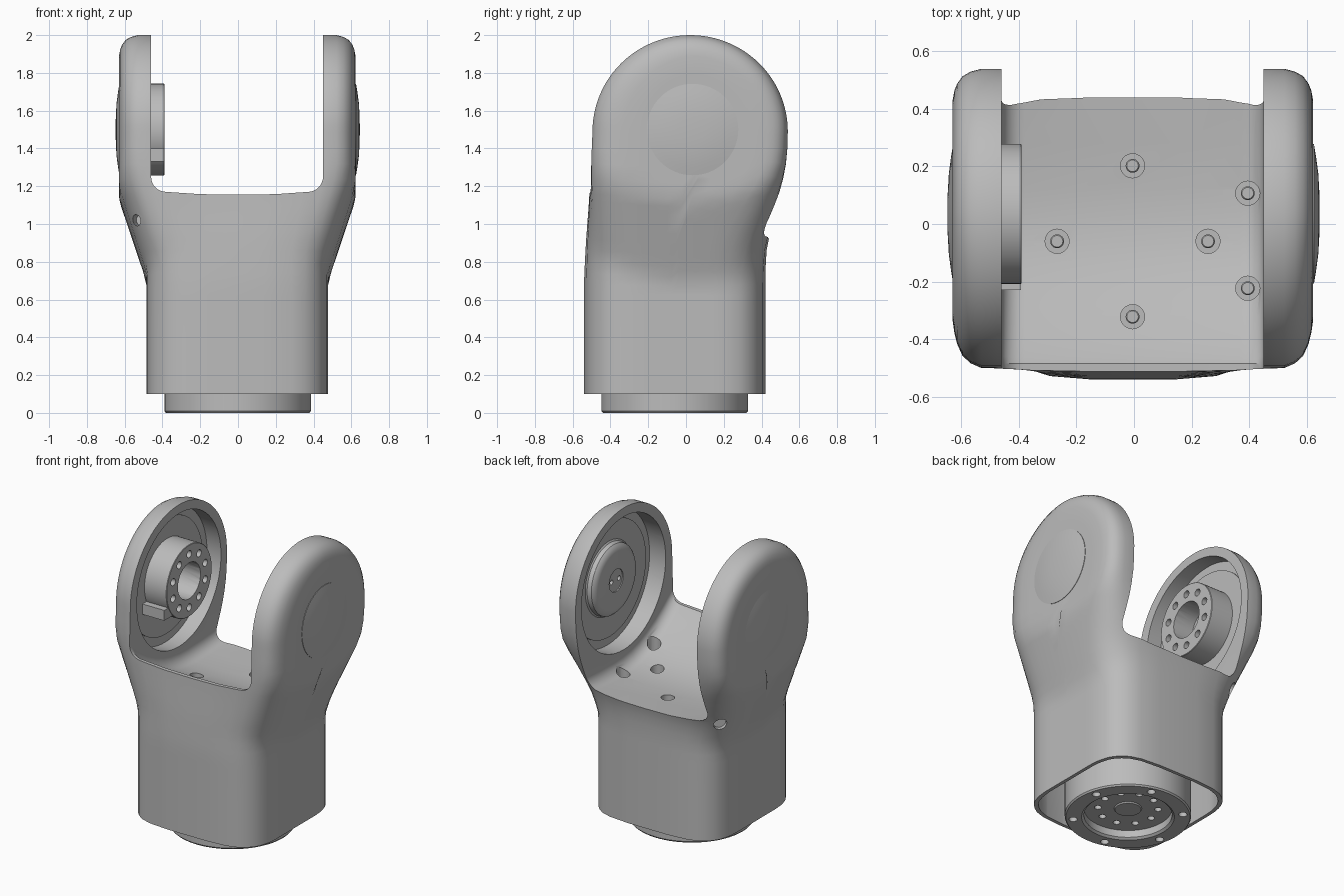
import bpy, bmesh
from math import sin, cos, pi, radians
from mathutils import Matrix, Vector

if "Cube" in bpy.data.objects:
    bpy.data.objects.remove(bpy.data.objects["Cube"])

GREY = (0.5, 0.5, 0.5, 1)
grey = bpy.data.materials.new("satin grey")
grey.use_nodes = True
grey.diffuse_color = GREY
grey.node_tree.nodes["Principled BSDF"].inputs["Base Color"].default_value = GREY

AXIS_Y, AXIS_Z = 0.035, 1.50      # pivot of the fork
BASE_Y = -0.06                    # centre of the square lower body


def finish(name, bm):
    bmesh.ops.remove_doubles(bm, verts=bm.verts, dist=1e-5)
    bmesh.ops.recalc_face_normals(bm, faces=bm.faces)
    mesh = bpy.data.meshes.new(name)
    bm.to_mesh(mesh)
    bm.free()
    mesh.materials.append(grey)
    obj = bpy.data.objects.new(name, mesh)
    bpy.context.collection.objects.link(obj)
    return obj


def smooth(obj):
    bpy.ops.object.select_all(action='DESELECT')
    obj.select_set(True)
    bpy.context.view_layer.objects.active = obj
    bpy.ops.object.shade_smooth_by_angle(angle=radians(32))


def add_lathe(bm, profile, matrix, steps=64):
    rings = [[bm.verts.new(matrix @ Matrix.Rotation(2 * pi * i / steps, 4, 'Z')
                           @ Vector((r, 0, h)))
              for i in range(steps)] for r, h in profile]
    for a, b in zip(rings, rings[1:]):
        for i in range(steps):
            j = (i + 1) % steps
            bm.faces.new((a[i], a[j], b[j], b[i]))


def lathe(name, profile, matrix, steps=64):
    bm = bmesh.new()
    add_lathe(bm, profile, matrix, steps)
    return finish(name, bm)


def drills(spots, radius, depth, matrix):
    """Set of round cutters, centred on the local plane."""
    bm = bmesh.new()
    for u, v in spots:
        add_lathe(bm, [(0, -depth), (radius, -depth), (radius, depth), (0, depth)],
                  matrix @ Matrix.Translation((u, v, 0)), 20)
    return finish("drill", bm)


def prism(name, points, place, stations):
    """Closed outline carried through a row of stations."""
    bm = bmesh.new()
    rows = [[bm.verts.new(place(u, v, d)) for u, v in points] for d in stations]
    bm.faces.new(rows[0])
    bm.faces.new(rows[-1])
    for a, b in zip(rows, rows[1:]):
        for i in range(len(a)):
            bm.faces.new((a[i - 1], a[i], b[i], b[i - 1]))
    return finish(name, bm)


def cut(obj, cutter):
    mod = obj.modifiers.new("cut", 'BOOLEAN')
    mod.operation, mod.solver, mod.object = 'DIFFERENCE', 'EXACT', cutter
    bpy.context.view_layer.objects.active = obj
    bpy.ops.object.modifier_apply(modifier=mod.name)
    bpy.data.objects.remove(cutter)


def interp(table, t):
    for (a, u), (b, v) in zip(table, table[1:]):
        if t <= b:
            return u + (v - u) * max(0, t - a) / (b - a)
    return table[-1][1]


def circle(count, radius, phase=0):
    return [(radius * cos(phase + 2 * pi * i / count),
             radius * sin(phase + 2 * pi * i / count)) for i in range(count)]


def along_x(sign, x=0, y=AXIS_Y, z=AXIS_Z):
    return Matrix.Translation((x, y, z)) @ Matrix.Rotation(sign * pi / 2, 4, 'Y')


# Fork body: side outline stacked across x, inset towards the outer faces
FRONT = [(0.1, -0.54), (0.7, -0.54), (0.9, -0.53), (1.1, -0.515), (1.3, -0.503), (1.49, -0.495)]
BACK = [(0.1, 0.42), (0.75, 0.42), (0.88, 0.428), (1.02, 0.465), (1.2, 0.512),
        (1.35, 0.535), (1.49, 0.539)]
WIDTH = [(0.1, 0.48), (0.68, 0.48), (0.74, 0.496), (1.12, 0.624), (1.16, 0.626), (2, 0.626)]
FRACTION = [0, 0.3, 0.6, 0.75, 0.84, 0.9, 0.945, 0.975, 0.99, 1, 1, 1, 1, 1]
ARM_INSET = [0, 0, 0, 0, 0, 0.01, 0.026, 0.052, 0.076, 0.11, 0.2, 0.28, 0.36, 0.44]
LOW_INSET = [0, 0, 0.012, 0.035, 0.065, 0.095, 0.13, 0.175, 0.21, 0.27, 0.32, 0.37, 0.42, 0.46]

levels = [0.1, 0.4, 0.62, 0.68, 0.74, 0.8, 0.86, 0.92, 0.98, 1.04, 1.08, 1.12, 1.16, 1.24, 1.32, 1.4]
outline = [(interp(FRONT, z), z) for z in levels]
outline += [(0.022 - 0.517 * cos(pi * i / 48), 1.49 + 0.51 * sin(pi * i / 48)) for i in range(49)]
outline += [(interp(BACK, z), z) for z in reversed(levels)]
last = len(outline) - 1
top = len(FRACTION) - 1

bm = bmesh.new()
layers = []
for sign, k in [(-1, k) for k in range(top, 0, -1)] + [(1, k) for k in range(top + 1)]:
    layer = []
    for i, (y, z) in enumerate(outline):
        (y0, z0), (y1, z1) = outline[max(i - 1, 0)], outline[min(i + 1, last)]
        direction = Vector((y1 - y0, z1 - z0)).normalized()
        t = min(1, max(0, (z - 0.65) / 0.75))
        t = t * t * (3 - 2 * t)
        # the front rim of the arms is rounder than the back
        rim = ARM_INSET[k] + min(0.055, 0.6 * ARM_INSET[k]) * max(0, direction.y)
        inset = LOW_INSET[k] * (1 - t) + rim * t
        y += inset * direction.y
        z -= inset * direction.x if z > 0.1 else 0
        # the shoulder curves up towards the front and back of each arm
        half = interp(WIDTH, z - 0.6 * (y - 0.02) ** 2)
        layer.append(bm.verts.new((sign * FRACTION[k] * half - 0.004, y, z)))
    layers.append(layer)
for a, b in zip(layers, layers[1:]):
    for i in range(last + 1):
        bm.faces.new((a[i - 1], a[i], b[i], b[i - 1]))
for layer in (layers[0], layers[-1]):
    for i in range(last // 2):
        loop = [layer[i], layer[i + 1], layer[last - i - 1], layer[last - i]]
        bm.faces.new(list(dict.fromkeys(loop)))
body = finish("fork_body", bm)

# Gap between the arms: filleted corners, floor sinking from a front lip to the back
DIP = [(-0.7, 0), (-0.485, 0), (-0.46, -0.025), (-0.4, -0.07), (-0.32, -0.125), (-0.22, -0.18),
       (-0.14, -0.213), (-0.06, -0.235), (0.03, -0.248), (0.12, -0.252), (0.28, -0.247),
       (0.43, -0.235), (0.7, -0.23)]
gap = [(-0.46, 2.5)]
gap += [(-0.38 - 0.08 * cos(a * pi / 16), 1.25 - 0.08 * sin(a * pi / 16)) for a in range(9)]
gap += [(-0.2, 1.158), (0, 1.155), (0.2, 1.158)]
gap += [(0.37 + 0.08 * sin(a * pi / 16), 1.25 - 0.08 * cos(a * pi / 16)) for a in range(9)]
gap += [(0.45, 2.5)]
cut(body, prism("gap", gap, lambda u, v, d: (u, d, v + interp(DIP, d)), [d for d, _ in DIP]))

# Round pockets in the inner faces of both arms
pocket = [(0.025 + u, 1.49 + v) for u, v in circle(72, 0.45)]
for stations in ((-0.565, -0.41), (0.4, 0.57)):
    cut(body, prism("pocket", pocket, lambda u, v, d: (d, u, v), stations))

# Hollow underside
quarter = [(f * 0.457, 0.457 - 0.95 * i) for f, i in zip(FRACTION[:10], LOW_INSET)]
upper = [(-u, v) for u, v in reversed(quarter[1:])] + quarter
ring = upper + [(u, -v) for u, v in reversed(upper)]
cut(body, prism("hollow", ring, lambda u, v, d: (u - 0.004, v + BASE_Y, d), (0, 0.6)))

# Screw holes in the floor, with screws
floor = Matrix.Translation((-0.005, BASE_Y, 1.06))
spots = circle(4, 0.262) + [(0.4, 0.167), (0.4, -0.163)]
cut(body, drills(spots, 0.042, 0.22, floor))
for u, v in spots:
    smooth(lathe("floor_screw", [(0, 0.83), (0.024, 0.83), (0.024, 0.865), (0.02, 0.87), (0, 0.87)],
                 Matrix.Translation((u - 0.005, v + BASE_Y, 0)), 24))

# Cable holes through the corners of the right shoulder
for y, z, radius, turn in ((-0.4, 1.02, 0.03, 75), (0.38, 0.91, 0.042, -45)):
    hole = (Matrix.Translation((-0.535, y, z)) @ Matrix.Rotation(radians(turn), 4, 'Z')
            @ Matrix.Rotation(pi / 2, 4, 'Y'))
    cut(body, drills([(0, 0)], radius, 0.1, hole))
smooth(body)

# Domed covers on the outer faces and round plates in the pockets
for side, sign, lift in (("right", -1, 0), ("left", 1, 0.001)):
    smooth(lathe(side + "_cover", [(0, 0.6), (0.242, 0.6), (0.242, 0.626), (0.2, 0.633),
                                   (0.14, 0.641), (0.07, 0.645), (0, 0.646)],
                 along_x(sign, lift - 0.002)))
    lathe(side + "_pocket_plate", [(0, 0.58), (0.39, 0.58), (0.39, 0.555), (0, 0.555)],
          along_x(sign, 0, 0.025, 1.49))

# Right drive hub: bored ring with bolt holes and a small key
hub = lathe("drive_hub", [(0, 0.57), (0.243, 0.57), (0.243, 0.393), (0.24, 0.39), (0, 0.39)],
            along_x(-1))
face = along_x(-1, -0.39)
cut(hub, drills([(0, 0)], 0.122, 0.15, face))
cut(hub, drills(circle(10, 0.18), 0.024, 0.05, face))
smooth(hub)
key = [(-0.23, 1.33), (-0.1, 1.33), (-0.1, 1.4), (-0.23, 1.4)]
prism("hub_key", key, lambda u, v, d: (d, u, v), (-0.57, -0.392))

# Left bearing hub
bearing = lathe("bearing_hub", [(0, 0.57), (0.25, 0.57), (0.25, 0.555), (0.24, 0.548),
                                (0.235, 0.52), (0.22, 0.505), (0.19, 0.498), (0.075, 0.498),
                                (0.075, 0.505), (0, 0.505)], along_x(1))
cut(bearing, drills([(0, 0.04), (0, -0.04)], 0.016, 0.03, along_x(1, 0.505)))
smooth(bearing)

# Base flange: ring with bolt holes around a recessed output disc
base = Matrix.Translation((-0.002, BASE_Y, 0))
flange = lathe("base_flange", [(0, 0.62), (0.388, 0.62), (0.388, 0.01), (0.38, 0), (0.285, 0),
                               (0.27, 0.012), (0.27, 0.06), (0.085, 0.06), (0.08, 0.052),
                               (0, 0.052)], base, 80)
cut(flange, drills(circle(6, 0.338, radians(135)), 0.026, 0.04, base))
cut(flange, drills(circle(10, 0.185), 0.022, 0.03, base @ Matrix.Translation((0, 0, 0.06))))
smooth(flange)
